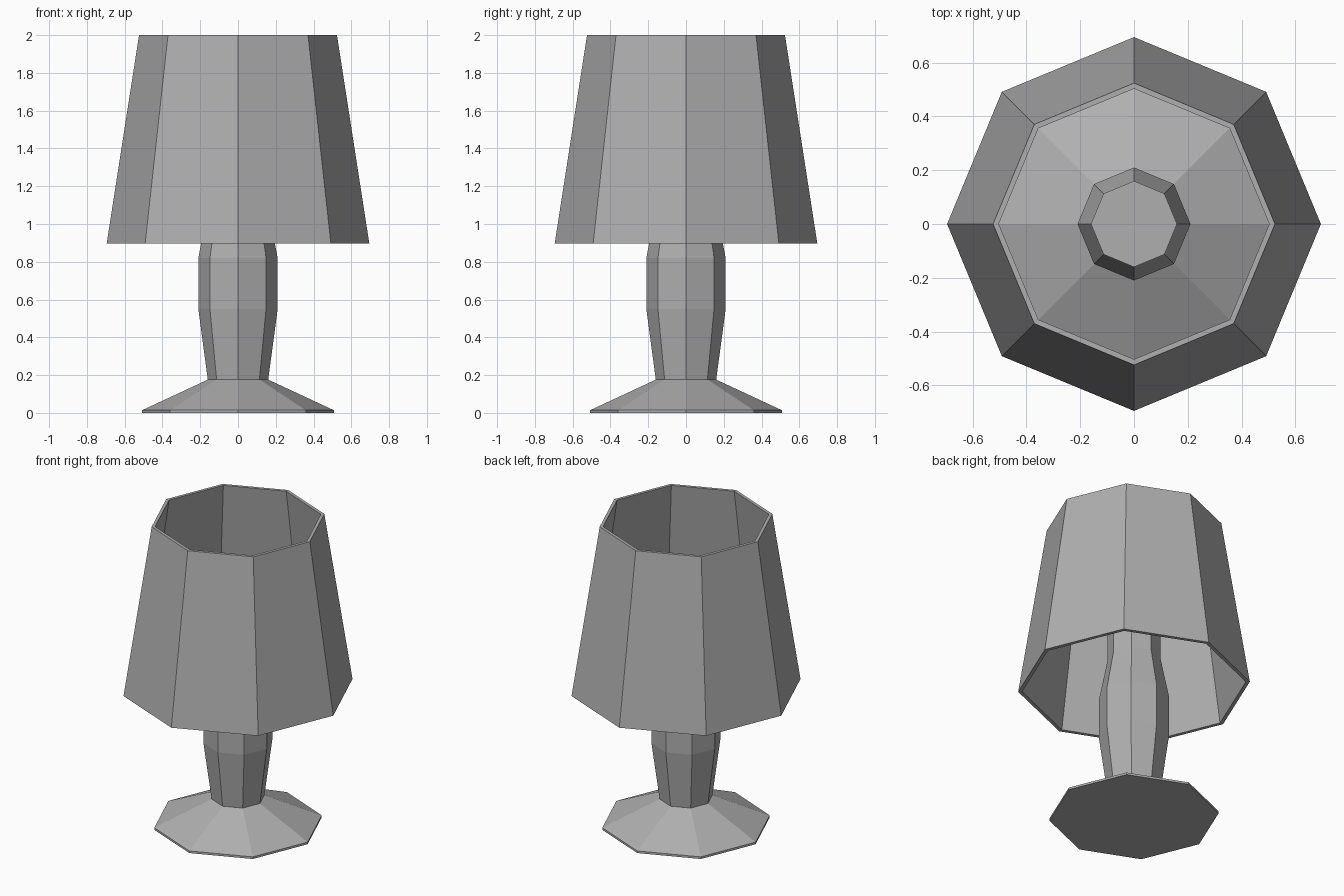
import bpy, bmesh
from math import cos, sin, pi

if "Cube" in bpy.data.objects:
    bpy.data.objects.remove(bpy.data.objects["Cube"])

SIDES = 8

# Mid grey for the whole lamp
grey = bpy.data.materials.new("mid_grey")
grey.diffuse_color = (0.43, 0.43, 0.43, 1)
grey.use_nodes = True
grey.node_tree.nodes["Principled BSDF"].inputs["Base Color"].default_value = grey.diffuse_color


def lathe(name, profile, closed=False):
    """Spin (radius, height) points into a flat-faced octagonal part."""
    bm = bmesh.new()
    rings = [[bm.verts.new((r * cos(2 * pi * i / SIDES), r * sin(2 * pi * i / SIDES), z))
              for i in range(SIDES)] for r, z in profile]
    pairs = list(zip(rings, rings[1:]))
    if closed:
        pairs.append((rings[-1], rings[0]))
    else:
        bm.faces.new(rings[0][::-1])
        bm.faces.new(rings[-1])
    for a, b in pairs:
        for i in range(SIDES):
            j = (i + 1) % SIDES
            bm.faces.new((a[i], a[j], b[j], b[i]))
    bmesh.ops.recalc_face_normals(bm, faces=bm.faces)
    mesh = bpy.data.meshes.new(name)
    bm.to_mesh(mesh)
    bm.free()
    mesh.materials.append(grey)
    obj = bpy.data.objects.new(name, mesh)
    bpy.context.collection.objects.link(obj)
    return obj


# Flared foot and vase-shaped stem in one piece
lathe("lamp_base", [(0.508, 0), (0.508, 0.014), (0.16, 0.176), (0.21, 0.55),
                    (0.21, 0.82), (0.16, 1.08), (0.16, 1.27)])

# Open tapered shade with thin walls
lathe("lamp_shade", [(0.695, 0.898), (0.524, 2.0), (0.503, 2.0), (0.671, 0.898)], closed=True)
